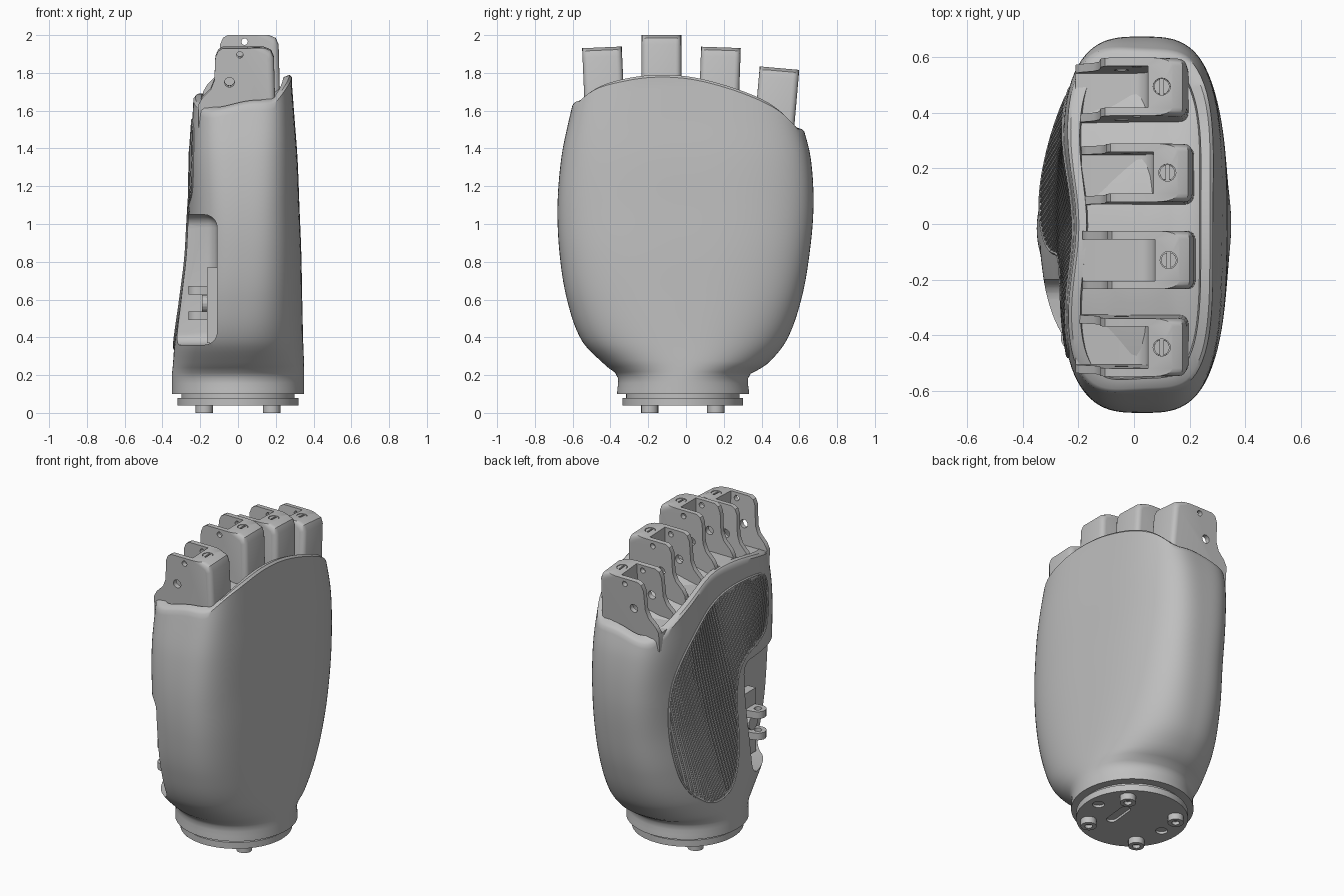
import bpy, bmesh, math
from mathutils import Vector, Matrix
from mathutils.bvhtree import BVHTree

if "Cube" in bpy.data.objects:
    bpy.data.objects.remove(bpy.data.objects["Cube"])

grey = bpy.data.materials.new("matte grey")
grey.use_nodes = True
GREY = (0.52, 0.52, 0.52, 1)
grey.diffuse_color = GREY
grey.node_tree.nodes["Principled BSDF"].inputs["Base Color"].default_value = GREY


def make(name, bm):
    bmesh.ops.recalc_face_normals(bm, faces=bm.faces)
    me = bpy.data.meshes.new(name)
    bm.to_mesh(me)
    bm.free()
    me.materials.append(grey)
    ob = bpy.data.objects.new(name, me)
    bpy.context.collection.objects.link(ob)
    return ob


def bake(ob):
    """Apply all modifiers, or turn a curve into a mesh."""
    bpy.context.view_layer.update()
    me = bpy.data.meshes.new_from_object(ob.evaluated_get(bpy.context.evaluated_depsgraph_get()))
    name = ob.name
    bpy.data.objects.remove(ob)
    new = bpy.data.objects.new(name, me)
    bpy.context.collection.objects.link(new)
    return new


def cut(ob, bm):
    tool = make("cutter", bm)
    tool.hide_render = True
    m = ob.modifiers.new("cut", 'BOOLEAN')
    m.operation, m.object, m.solver = 'DIFFERENCE', tool, 'EXACT'
    ob = bake(ob)
    bpy.data.objects.remove(tool)
    return ob


def smooth(ob, angle=35):
    bpy.ops.object.select_all(action='DESELECT')
    ob.select_set(True)
    bpy.context.view_layer.objects.active = ob
    bpy.ops.object.shade_smooth_by_angle(angle=math.radians(angle))


def prism(bm, pts, half):
    """Extrude a list of points both ways along the vector half."""
    lo = [bm.verts.new(p - half) for p in pts]
    hi = [bm.verts.new(p + half) for p in pts]
    n = len(pts)
    bm.faces.new(lo)
    bm.faces.new(hi[::-1])
    for i in range(n):
        bm.faces.new((lo[i], hi[i], hi[(i + 1) % n], lo[(i + 1) % n]))


def stadium(bm, at, along, normal, length, width, depth, seg=8):
    """Round-ended prism; a cylinder when length equals width."""
    at, u, n = Vector(at), Vector(along).normalized(), Vector(normal).normalized()
    v, r, s = n.cross(u), width / 2, (length - width) / 2
    pts = []
    for side in (1, -1):
        for i in range(seg + (s > 0)):
            a = -math.pi / 2 + math.pi * i / seg
            pts.append(at + side * (u * (s + r * math.cos(a)) + v * r * math.sin(a)))
    prism(bm, pts, n * depth)


def step(t):
    t = min(1, max(0, t))
    return t * t * (3 - 2 * t)


def table(rows, t):
    """Smooth interpolation of rows (t, values...)."""
    t = min(rows[-1][0], max(rows[0][0], t))
    i = max(k for k in range(len(rows) - 1) if rows[k][0] <= t)
    a, b = rows[i], rows[i + 1]
    p, q = rows[max(0, i - 1)], rows[min(len(rows) - 1, i + 2)]
    h = b[0] - a[0]
    f = (t - a[0]) / h
    out = []
    for k in range(1, len(a)):
        m0, m1 = (b[k] - p[k]) / (b[0] - p[0]) * h, (q[k] - a[k]) / (q[0] - a[0]) * h
        out.append((2*f**3 - 3*f*f + 1) * a[k] + (f**3 - 2*f*f + f) * m0
                   + (3*f*f - 2*f**3) * b[k] + (f**3 - f*f) * m1)
    return out


# Palm shell: height, y range, x range, squareness
SHELL = [(0.10, -.365, .335, -.35, .35, 2), (0.20, -.365, .335, -.35, .35, 2),
         (0.25, -.425, .42, -.345, .35, 2.2), (0.38, -.55, .53, -.335, .345, 2.5),
         (0.60, -.63, .61, -.305, .34, 2.8), (0.85, -.67, .655, -.275, .335, 3),
         (1.10, -.68, .675, -.268, .325, 3.2), (1.35, -.66, .66, -.268, .315, 3.5),
         (1.55, -.62, .61, -.255, .30, 3.9), (1.75, -.57, .56, -.245, .285, 4.2)]
CREST = [(-.6, 1.68), (-.4, 1.74), (-.2, 1.775), (0, 1.77), (.2, 1.725), (.4, 1.65), (.6, 1.54)]


def top_z(x, y):
    return table(CREST, y)[0] - .05 * step((.27 - x) / .09) - .05 * step((.1 - x) / .3)


def shell_xy(z, a):
    y0, y1, x0, x1, n = table(SHELL, z)
    c, s = math.cos(a), math.sin(a)
    r = (abs(c) ** n + abs(s) ** n) ** (-1 / n)
    x, y = (x0 + x1) / 2 + (x1 - x0) / 2 * r * c, (y0 + y1) / 2 + (y1 - y0) / 2 * r * s
    hollow = .04 * math.exp(-(y / .25) ** 2) * step((z - .9) / .6) * min(1, max(0, -x / .2))
    return x + hollow, y


bm = bmesh.new()
COLS, ROWS = 128, 56
rings = []
for k in range(ROWS + 1):
    ring = []
    for j in range(COLS):
        a, t = 2 * math.pi * j / COLS, k / ROWS
        z = .1 + 1.55 * t
        for _ in range(4):
            x, y = shell_xy(z, a)
            z = .1 + (top_z(x, y) - .1) * t
        ring.append(Vector((x, y, z)))
    rings.append(ring)
# Rounded rim, then a slightly sunken deck closing towards the middle
edge = rings[-1]
for inset, drop in ((.012, -.012), (.045, -.012), (.05, .03), (.10, .03), (.16, .03), (.22, .03)):
    ring = []
    for p in edge:
        x, y = .02 + (p.x - .02) * (1 - inset / .27), p.y * (1 - inset / (.3 if inset > .1 else .6))
        ring.append(Vector((x, y, top_z(x, y) - drop)))
    rings.append(ring)
vs = [[bm.verts.new(p) for p in ring] for ring in rings]
for r0, r1 in zip(vs, vs[1:]):
    for j in range(COLS):
        bm.faces.new((r0[j], r0[(j + 1) % COLS], r1[(j + 1) % COLS], r1[j]))
bm.faces.new(vs[0][::-1])
hub = bm.verts.new((.02, 0, top_z(.02, 0) - .03))
for j in range(COLS):
    bm.faces.new((vs[-1][j], vs[-1][(j + 1) % COLS], hub))
skin = BVHTree.FromBMesh(bm)
palm = make("palm_shell", bm)


def on_skin(y, z, side):
    p, n, _, _ = skin.ray_cast(Vector((side * 2, y, z)), Vector((-side, 0, 0)))
    return p, n * (1 if n.x * side > 0 else -1)


# Thumb recess on the palm side
bm = bmesh.new()
bmesh.ops.create_cube(bm, size=1, matrix=Matrix.Translation((-.41, -.56, .705)) @ Matrix.Diagonal((.6, .72, .69, 1)))
bmesh.ops.bevel(bm, geom=bm.edges[:], offset=.07, segments=5, affect='EDGES', profile=.5)
palm = cut(palm, bm)

# Woven vent slots and one long slot on the back of the hand
VENTS = [(-.55, 1.09, 1.25), (-.42, 1.07, 1.33), (-.25, 1.08, 1.365), (-.1, 1.08, 1.34), (0, 1.07, 1.29),
         (.1, 1.03, 1.24), (.2, .97, 1.18), (.3, .91, 1.10), (.4, .83, .99), (.5, .74, .85), (.55, .72, .82)]
bm = bmesh.new()
for i in range(21):
    y = -.55 + .0545 * i
    low, high = table(VENTS, y)
    z, j = low + .015, 0
    while z < high:
        p, n = on_skin(y, z, 1)
        along = Vector((0, 1, -.15)) if (i + j) % 2 else Vector((0, 0, 1))
        stadium(bm, p, along - n * along.dot(n), n, .046, .021, .015, 4)
        z, j = z + .044, j + 1
p, n = on_skin(-.015, .635, 1)
stadium(bm, p, (0, 1, 0), n, .19, .068, .014)
palm = cut(palm, bm)
smooth(palm, 40)

# Ribbed grip pad lying on the palm, with a raised border
pad = [(.22, .33), (.4, .48), (.48, .75), (.5, 1.11), (.4, 1.32), (.18, 1.47), (-.14, 1.56), (-.42, 1.54),
       (-.48, 1.45), (-.47, 1.2), (-.4, 1.13), (-.2, 1.09), (-.11, .95), (-.1, .6), (-.02, .4), (.08, .34)]
for _ in range(3):
    pad = [tuple(a[k] * w + b[k] * (1 - w) for k in (0, 1))
           for a, b in zip(pad, pad[1:] + pad[:1]) for w in (.75, .25)]


def inside(y, z):
    hit = False
    for (y0, z0), (y1, z1) in zip(pad, pad[1:] + pad[:1]):
        if (z0 > z) != (z1 > z) and y < y0 + (z - z0) * (y1 - y0) / (z1 - z0):
            hit = not hit
    return hit


def tubes(name, paths, radius, cyclic=False):
    cu = bpy.data.curves.new(name, 'CURVE')
    cu.dimensions, cu.bevel_depth, cu.bevel_resolution = '3D', radius, 1
    cu.use_fill_caps = True
    cu.materials.append(grey)
    for path in paths:
        sp = cu.splines.new('POLY')
        sp.points.add(len(path) - 1)
        for pt, p in zip(sp.points, path):
            pt.co = (*p, 1)
        sp.use_cyclic_u = cyclic
    ob = bpy.data.objects.new(name, cu)
    bpy.context.collection.objects.link(ob)
    smooth(bake(ob))


tubes("pad_border", [[on_skin(y, z, -1)[0] for y, z in pad]], .008, True)
ribs = []
for i in range(60):
    run = []
    for k in range(56):
        z = .3 + .024 * k
        y = -.75 + .024 * i + .22 * (z - .3)
        if inside(y, z):
            run.append(on_skin(y, z, -1)[0])
        elif run:
            ribs.append(run)
            run = []
tubes("pad_ribs", [r for r in ribs if len(r) > 1], .007)

# Thumb hinge: two drilled lugs on a bracket
bm = bmesh.new()
for z in (.515, .65):
    stadium(bm, (-.165, -.40, z), (-1, -.2, 0), (0, 0, 1), .20, .10, .022)
lugs = make("thumb_lugs", bm)
bm = bmesh.new()
stadium(bm, (-.215, -.41, .58), (1, 0, 0), (0, 0, 1), .045, .045, .2)
smooth(cut(lugs, bm))
bm = bmesh.new()
bmesh.ops.create_cube(bm, size=1, matrix=Matrix.Translation((-.13, -.40, .57)) @ Matrix.Diagonal((.07, .12, .40, 1)))
stadium(bm, (-.16, -.40, .58), (0, 1, 0), (1, 0, 0), .09, .09, .03)
make("thumb_bracket", bm)

# Finger sockets: open channel with a thick back and two cheeks
PROFILE = [(-.21, -.42), (-.21, -.30), (-.19, -.265), (-.145, -.22), (-.125, -.17), (-.12, -.05), (-.105, -.015),
           (-.08, 0), (.14, 0), (.175, -.015), (.19, -.05), (.20, -.42)]
for name, y, dx, top, lean in (("index", -.445, 0, 1.935, 2.5), ("middle", -.13, .025, 2.0, 0),
                               ("ring", .185, .02, 1.935, -2), ("little", .495, 0, 1.825, -5)):
    place = Matrix.Translation((dx, y, top)) @ Matrix.Rotation(math.radians(lean), 4, 'X')
    bm = bmesh.new()
    prism(bm, [Vector((x, 0, z)) for x, z in PROFILE], Vector((0, .105, 0)))
    back = [e for e in bm.edges if all(v.co.x > .13 for v in e.verts) and abs(e.verts[0].co.y - e.verts[1].co.y) < .01]
    bmesh.ops.bevel(bm, geom=back, offset=.03, segments=4, affect='EDGES', profile=.5)
    socket = make(name + "_finger_socket", bm)
    bm = bmesh.new()
    bmesh.ops.create_cube(bm, size=1, matrix=Matrix.Translation((-.2, 0, 0)) @ Matrix.Diagonal((.5, .15, .62, 1)))
    for e in [e for e in bm.edges if all(v.co.x > 0 and v.co.z < 0 for v in e.verts)]:
        bmesh.ops.bevel(bm, geom=[e], offset=.06, segments=5, affect='EDGES', profile=.5)
    socket = cut(socket, bm)
    bm = bmesh.new()
    stadium(bm, (.01, 0, -.035), (1, 0, 0), (0, 1, 0), .034, .034, .2)
    stadium(bm, (-.045, 0, -.18), (1, 0, 0), (0, 1, 0), .052, .052, .2)
    stadium(bm, (.05, 0, -.13), (0, 1, 0), (1, 0, 0), .05, .05, .04)
    stadium(bm, (.10, 0, 0), (1, 0, 0), (0, 0, 1), .062, .062, .012)
    socket = cut(socket, bm)
    socket.matrix_world = place
    smooth(socket)
    # Slotted screw in the top
    bm = bmesh.new()
    for s in (-1, 1):
        pts = [Vector((.10 + s * .028 * math.sin(.2 + i * (math.pi - .4) / 8),
                       .028 * math.cos(.2 + i * (math.pi - .4) / 8), -.008)) for i in range(9)]
        prism(bm, pts, Vector((0, 0, .006)))
    make(name + "_socket_screw", bm).matrix_world = place

# Wrist flange with recesses, collar and hollow pegs
CY = -.017
bm = bmesh.new()
stadium(bm, (0, CY, .06), (1, 0, 0), (0, 0, 1), .64, .64, .02, 32)
flange = make("wrist_flange", bm)
bm = bmesh.new()
for x in (.25, -.22):
    stadium(bm, (x, CY, .04), (1, 0, 0), (0, 0, 1), .07, .07, .015)
stadium(bm, (.09, -.03, .04), (.1, 1, 0), (0, 0, 1), .2, .06, .015)
flange = cut(flange, bm)
smooth(flange)
bm = bmesh.new()
stadium(bm, (0, CY, .095), (1, 0, 0), (0, 0, 1), .60, .60, .02, 32)
smooth(make("wrist_collar", bm))
bm = bmesh.new()
holes = bmesh.new()
for x in (-.178, .178):
    for y in (CY - .175, CY + .175):
        stadium(bm, (x, y, .0225), (1, 0, 0), (0, 0, 1), .092, .092, .0225)
        stadium(holes, (x, y, 0), (1, 0, 0), (0, 0, 1), .045, .045, .02)
smooth(cut(make("wrist_pegs", bm), holes))
